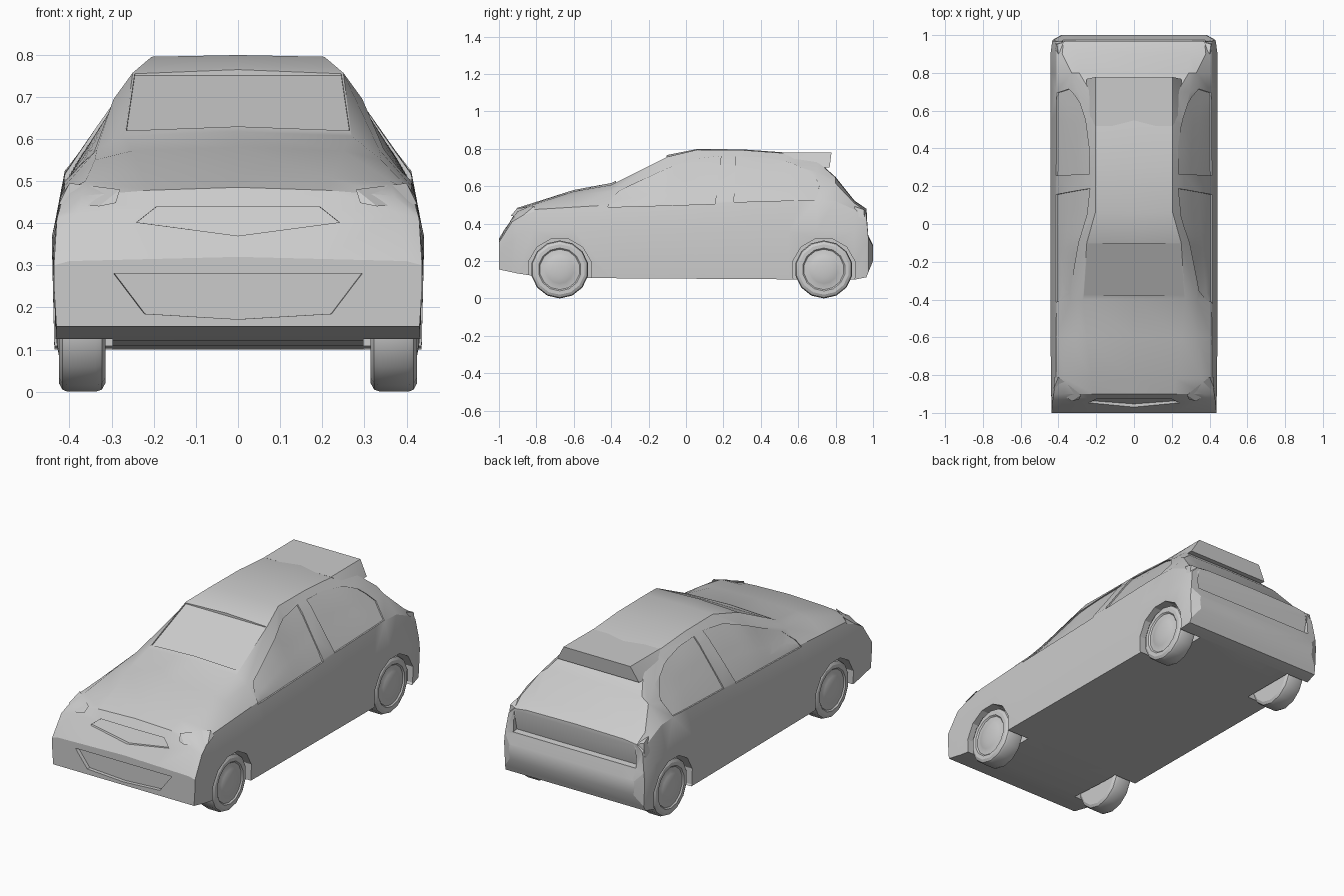
import bpy, bmesh, math

if "Cube" in bpy.data.objects:
    bpy.data.objects.remove(bpy.data.objects["Cube"])


def lerp(curve, t):
    if t <= curve[0][0]:
        return curve[0][1]
    for (a, va), (b, vb) in zip(curve, curve[1:]):
        if t <= b:
            return va + (vb - va) * (t - a) / (b - a)
    return curve[-1][1]


def finish(name, bm):
    bmesh.ops.recalc_face_normals(bm, faces=bm.faces)
    me = bpy.data.meshes.new(name)
    bm.to_mesh(me)
    bm.free()
    ob = bpy.data.objects.new(name, me)
    bpy.context.collection.objects.link(ob)
    return ob


def loft(name, rings):
    bm = bmesh.new()
    rows = [[bm.verts.new(p) for p in r] for r in rings]
    n = len(rows[0])
    for a, b in zip(rows, rows[1:]):
        for i in range(n):
            bm.faces.new((a[i], a[(i + 1) % n], b[(i + 1) % n], b[i]))
    bm.faces.new(rows[0])
    bm.faces.new(rows[-1])
    return finish(name, bm)


def hull(name, pts, both=False):
    bm = bmesh.new()
    for s in ((1, -1) if both else (1,)):
        vs = [bm.verts.new((s * x, y, z)) for x, y, z in pts]
        res = bmesh.ops.convex_hull(bm, input=vs)
        junk = [v for v in res["geom_interior"] if isinstance(v, bmesh.types.BMVert)]
        bmesh.ops.delete(bm, geom=junk, context='VERTS')
    return finish(name, bm)


def cut(target, cutter):
    cutter.hide_render = True
    m = target.modifiers.new("cut", 'BOOLEAN')
    m.object, m.operation, m.solver = cutter, 'DIFFERENCE', 'EXACT'
    bpy.context.view_layer.objects.active = target
    bpy.ops.object.modifier_apply(modifier=m.name)
    bpy.data.objects.remove(cutter)


# Body curves along y: underside, widest line, shoulder, glass top, roof edge, centre line
BOTTOM = [(-1, .155), (-.86, .125), (-.7, .11), (.9, .1), (.96, .1), (.975, .14), (1, .2)]
WIDE_X = [(-1, .437), (-.6, .442), (.94, .442), (.975, .43), (1, .385)]
WIDE_Z = [(-1, .25), (-.9, .34), (-.8, .37), (.9, .36), (.965, .3), (.975, .27), (1, .25)]
SHOULDER_X = [(-1, .437), (-.93, .43), (-.82, .412), (.9, .41), (.965, .41), (.975, .425), (1, .38)]
SHOULDER_Z = [(-1, .3), (-.93, .41), (-.82, .475), (-.4, .5), (.6, .53), (.8, .52), (.9, .475),
              (.965, .43), (.972, .33), (1, .275)]
GLASS_X = [(-1, .4), (-.9, .37), (-.6, .34), (-.4, .335), (-.1, .295), (.06, .265), (.55, .265),
           (.7, .295), (.8, .33), (.9, .38), (1, .37)]
GLASS_Z = [(-1, .31), (-.93, .425), (-.9, .465), (-.82, .5), (-.6, .55), (-.4, .575), (-.1, .695),
           (.06, .73), (.55, .722), (.7, .675), (.8, .615), (.9, .51), (.965, .465), (.972, .335), (1, .28)]
ROOF_X = [(-1, .2), (-.6, .25), (-.4, .27), (-.1, .25), (.06, .205), (.55, .205), (.7, .23),
          (.8, .29), (1, .3)]
ROOF_Z = [(-1, .315), (-.93, .43), (-.9, .478), (-.82, .505), (-.6, .572), (-.4, .607), (-.1, .757),
          (.06, .795), (.3, .793), (.55, .775), (.7, .735), (.8, .645), (.9, .52), (.965, .475),
          (.972, .338), (1, .282)]
CENTRE = [(-1, .32), (-.93, .435), (-.9, .485), (-.82, .51), (-.6, .58), (-.4, .617), (-.1, .767)]
STATIONS = [-1, -.93, -.9, -.82, -.6, -.4, -.1, .06, .3, .55, .7, .8, .9, .965, .975, 1]


def section(y):
    zb = lerp(BOTTOM, y)
    wx = lerp(WIDE_X, y)
    centre = lerp(CENTRE, y) if y <= -.1 else lerp(ROOF_Z, y) + .004
    return [(0, zb), (wx - .006, zb), (wx, lerp(WIDE_Z, y)),
            (lerp(SHOULDER_X, y), lerp(SHOULDER_Z, y)), (lerp(GLASS_X, y), lerp(GLASS_Z, y)),
            (lerp(ROOF_X, y), lerp(ROOF_Z, y)), (0, centre)]


rings = []
for y in STATIONS:
    half = section(y)
    rings.append([(x, y, z) for x, z in half + [(-x, z) for x, z in half[-2:0:-1]]])
body = loft("car_body", rings)

# Wheel arches
WHEEL_Y = (-.675, .737)
for wy in WHEEL_Y:
    for s in (1, -1):
        arc = [(wy + .172 * math.cos(a), .155 + .17 * math.sin(a))
               for a in [math.radians(15 + 30 * i) for i in range(12)]]
        cut(body, loft("arch_cutter", [[(s * x, y, z) for y, z in arc] for x in (.298, .6)]))


# Front openings, recessed parallel to the nose
def opening(half, depth):
    outline = half + [(-x, z) for x, z in half[::-1] if x > 0]
    nose = [(.31, -1), (.435, -.93), (.485, -.9)]
    cut(body, loft("opening_cutter", [[(x, -1.1, z) for x, z in outline],
                                      [(x * .96, lerp(nose, z) + depth, z) for x, z in outline]]))


opening([(0, .172), (.23, .185), (.305, .28)], .02)
opening([(0, .37), (.25, .402), (.2, .44)], .014)

# Undercut band between the tail lights
cut(body, hull("tail_band_cutter", [(x, y, z) for x in (-.375, .375) for y, z in
                                    [(.968, .462), (.942, .343), (1.02, .333), (1.02, .462)]]))

# Shallow windscreen recess
cut(body, hull("windscreen_cutter", [(x, y, lerp(CENTRE, y) - abs(x) * .035 + d)
                                     for y, w in ((-.105, .245), (-.375, .265))
                                     for x in (-w, 0, w) for d in (-.006, .05)]))


# Side windows, recessed parallel to the body surface
def surface_x(y, z):
    return lerp([(pz, px) for px, pz in section(y)[2:6]], z)


def window(low, high, front, back):
    rows, cols = 5, 12
    for s in (1, -1):
        slices = []
        for i in range(cols + 1):
            col = []
            for j in range(rows + 1):
                v, u = j / rows, i / cols
                y0 = front[0] + (front[1] - front[0]) * v
                y1 = back[0] + (back[1] - back[0]) * v
                y = y0 + (y1 - y0) * u
                z = lerp(low, y) * (1 - v) + lerp(high, y) * v
                col.append((surface_x(y, z), y, z))
            slices.append([(s * (x - .008), y, z) for x, y, z in col] +
                          [(s * (x + .06), y, z) for x, y, z in col[::-1]])
        cut(body, loft("window_cutter", slices))


window([(-.42, .488), (.155, .505)],
       [(-.42, .5), (-.38, .565), (-.1, .695), (.03, .745), (.19, .762)],
       (-.42, -.405), (.155, .187))
window([(.26, .515), (.7, .528)],
       [(.26, .76), (.4, .755), (.55, .73), (.66, .68), (.71, .61)],
       (.257, .265), (.695, .715))

# Headlights and tail lights
hull("headlights", [(.29, -.928, .448), (.28, -.905, .48), (.40, -.81, .495), (.425, -.87, .445),
                    (.33, -.938, .44), (.42, -.81, .465)], True)
hull("tail_lights", [(.37, .968, .41), (.36, .966, .465), (.4, .9, .492), (.42, .91, .42),
                     (.418, .955, .39), (.408, .952, .475)], True)

# Roof spoiler
hull("roof_spoiler", [(s * x, y, z) for s in (1, -1) for x, y, z in
                      [(.204, .52, .779), (.204, .778, .78), (.25, .768, .7), (.255, .64, .7),
                       (.235, .56, .745)]])

# Wheels: tyre, shallow rim groove and domed hub turned around the axle
PROFILE = [(.09, .315), (.135, .315), (.15, .323), (.155, .338), (.155, .405), (.15, .417),
           (.135, .425), (.115, .425), (.108, .418), (.085, .42), (.075, .424), (.045, .43), (.015, .432)]
for label, wy in zip(("front", "rear"), WHEEL_Y):
    for side, s in (("right", 1), ("left", -1)):
        n = 14
        loft(f"{label}_{side}_wheel",
             [[(s * x, wy + r * math.sin(2 * math.pi * i / n),
                .155 - r * math.cos(2 * math.pi * i / n)) for i in range(n)] for r, x in PROFILE])

# Smooth shading with crisp edges
for ob in bpy.data.objects:
    ob.select_set(ob.type == 'MESH')
bpy.context.view_layer.objects.active = body
bpy.ops.object.shade_smooth_by_angle(angle=math.radians(27))
